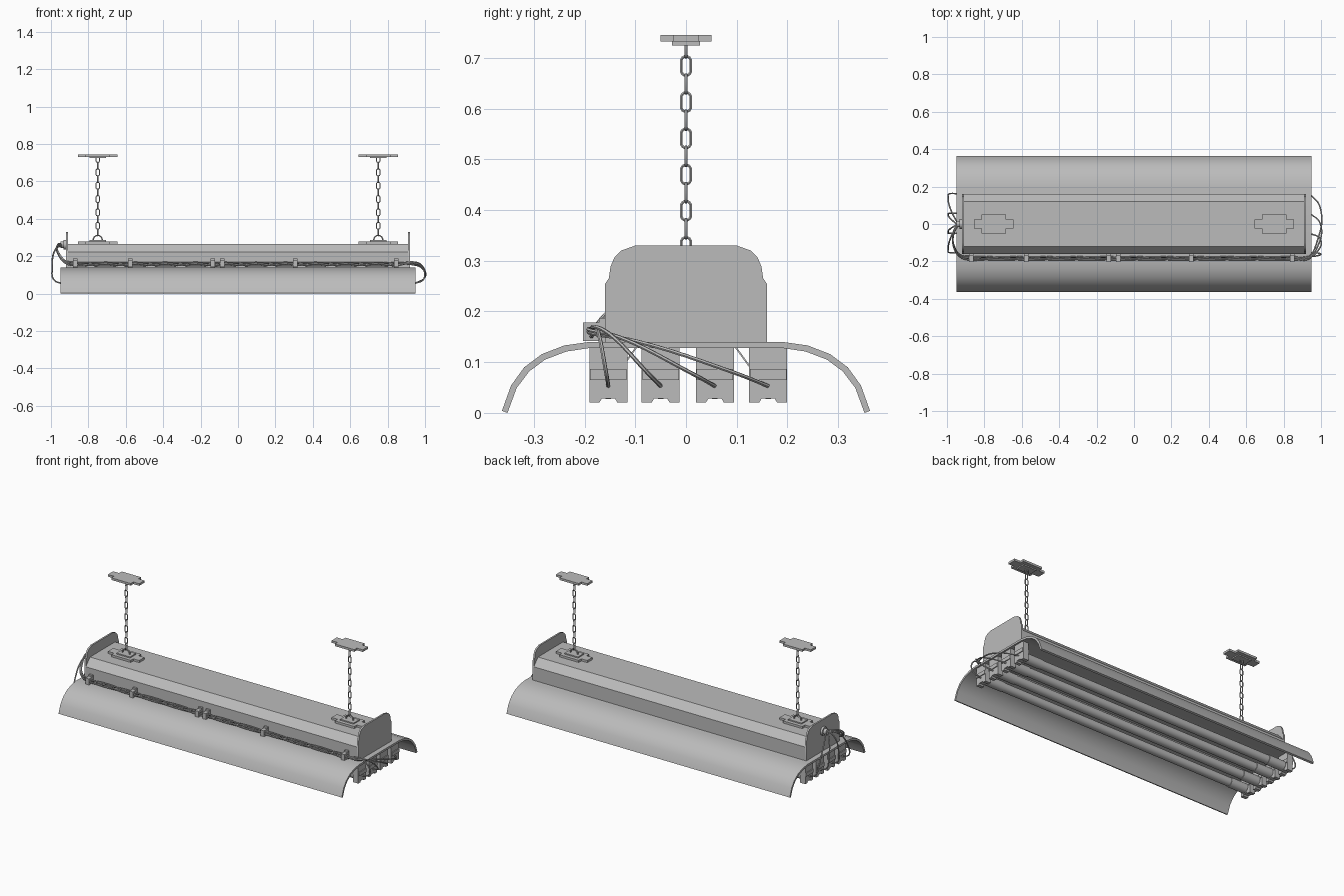
import bpy, bmesh, math
from mathutils import Vector

if "Cube" in bpy.data.objects:
    bpy.data.objects.remove(bpy.data.objects["Cube"], do_unlink=True)

grey = bpy.data.materials.new("light grey")
grey.use_nodes = True
colour = (0.5, 0.5, 0.5, 1)
grey.diffuse_color = colour
grey.node_tree.nodes["Principled BSDF"].inputs["Base Color"].default_value = colour
parts = []


def finish(name, bm):
    bmesh.ops.recalc_face_normals(bm, faces=bm.faces)
    me = bpy.data.meshes.new(name)
    bm.to_mesh(me)
    bm.free()
    me.materials.append(grey)
    ob = bpy.data.objects.new(name, me)
    bpy.context.collection.objects.link(ob)
    parts.append(ob)
    return ob


def prism(name, profile, lo, hi, axis="x"):
    """Extrude a profile: (y, z) along x, or (x, y) along z."""
    bm = bmesh.new()
    place = (lambda a, b, t: (t, a, b)) if axis == "x" else (lambda a, b, t: (a, b, t))
    face = bm.faces.new([bm.verts.new(place(a, b, lo)) for a, b in profile])
    new = bmesh.ops.extrude_face_region(bm, geom=[face])["geom"]
    bmesh.ops.translate(bm, vec=place(0, 0, hi - lo),
                        verts=[v for v in new if isinstance(v, bmesh.types.BMVert)])
    return finish(name, bm)


def mirrored(half):
    return half + [(-a, b) for a, b in reversed(half)]


def box(name, x0, x1, y0, y1, z0, z1):
    return prism(name, [(y0, z0), (y1, z0), (y1, z1), (y0, z1)], x0, x1)


def rod(name, x0, x1, y, z, r, sides=20):
    ring = [i * math.tau / sides for i in range(sides)]
    return prism(name, [(y + r * math.cos(a), z + r * math.sin(a)) for a in ring], x0, x1)


def wire(name, points, r, smooth=True, cyclic=False):
    cu = bpy.data.curves.new(name, "CURVE")
    cu.dimensions = "3D"
    cu.bevel_depth = r
    cu.bevel_resolution = 1
    cu.resolution_u = 6
    cu.use_fill_caps = True
    sp = cu.splines.new("BEZIER" if smooth else "POLY")
    knots = sp.bezier_points if smooth else sp.points
    knots.add(len(points) - 1)
    for k, p in zip(knots, points):
        if smooth:
            k.co = p
            k.handle_left_type = k.handle_right_type = "AUTO"
        else:
            k.co = (*p, 1)
    sp.use_cyclic_u = cyclic
    cu.materials.append(grey)
    ob = bpy.data.objects.new(name, cu)
    bpy.context.collection.objects.link(ob)
    parts.append(ob)


# Curved reflector sheet
outer = [(0.363, 0.004), (0.345, 0.054), (0.319, 0.09), (0.284, 0.116), (0.24, 0.133), (0.19, 0.14)]
inner = [(0.19, 0.128), (0.236, 0.121), (0.278, 0.105), (0.309, 0.082), (0.334, 0.049), (0.352, 0)]
sheet = outer + [(-a, b) for a, b in reversed(outer)]
sheet += [(-a, b) for a, b in reversed(inner)] + inner
prism("reflector", sheet, -0.95, 0.95)

# Ballast housing and its end plates
prism("housing", mirrored([(0.16, 0.14), (0.16, 0.222), (0.12, 0.266)]), -0.91, 0.91)
plate = mirrored([(0.16, 0.14), (0.16, 0.254), (0.152, 0.266), (0.149, 0.288),
                  (0.141, 0.307), (0.128, 0.32), (0.1, 0.33)])
for side, s in (("left", 1), ("right", -1)):
    prism("end_plate_" + side, plate, s * 0.909, s * 0.919)
    # Slanted strips under the reflector
    prism("inner_strip_" + side, [(s * 0.097, 0.128), (s * 0.101, 0.128),
                                  (s * 0.13, 0.088), (s * 0.126, 0.088)], -0.9, 0.9)

# Lamps with caps and forked sockets at both ends
LAMPS = (-0.153, -0.05, 0.057, 0.162)
fork = [(0.0375, 0.128), (0.0375, 0.02), (0.018, 0.02), (0.013, 0.028)]
for i, y in enumerate(LAMPS):
    rod(f"lamp_{i}", -0.9, 0.9, y, 0.055, 0.025)
    for s in (-1, 1):
        rod(f"lamp_cap_{i}", s * 0.79, s * 0.9, y, 0.055, 0.028)
        prism(f"socket_{i}", [(y + a, b) for a, b in mirrored(fork)], s * 0.905, s * 0.94)
        box(f"socket_band_{i}", s * 0.9, s * 0.945, y - 0.036, y + 0.036, 0.065, 0.087)


def mount(name, x, z, up):
    """Stepped cross-shaped plate; up is the direction of its raised pad."""
    cross = [(0.105, 0.025), (0.065, 0.025), (0.065, 0.05)]
    quarter = cross + [(-a, b) for a, b in reversed(cross)]
    outline = quarter + [(-a, -b) for a, b in quarter]
    prism(name, [(x + a, b) for a, b in outline], z, z + up * 0.013, "z")
    box(name + "_pad", x - 0.045, x + 0.045, -0.028, 0.028, z, z + up * 0.02)


# Hanging chains between ceiling and housing mounts
for side, x in (("left", 0.75), ("right", -0.75)):
    mount("ceiling_mount_" + side, x, 0.745, -1)
    mount("housing_mount_" + side, x, 0.266, 1)
    arch = [math.pi * i / 8 for i in range(9)]
    wire("mount_loop_" + side, [(x + 0.025 * math.cos(a), 0, 0.284 + 0.028 * math.sin(a)) for a in arch],
         0.004, False)
    for n in range(12):
        zc = 0.72 - 0.0357 * n
        pts = []
        for k in range(12):
            a = (k + 0.5) * math.tau / 12
            w = 0.0095 * math.cos(a)
            h = 0.0095 * math.sin(a) + math.copysign(0.0095, math.sin(a))
            pts.append((x, w, zc + h) if n % 2 else (x + w, 0, zc + h))
        wire(f"chain_link_{side}", pts, 0.003, False, True)

# Cable grommet on the right end plate
rod("grommet", -0.918, -0.932, 0, 0.262, 0.026, 16)
rod("grommet_neck", -0.932, -0.95, 0, 0.262, 0.017, 16)

# Cables: twisted bundle along the front, fanning out to the sockets
for i, y in enumerate(LAMPS):
    t = math.tau * i / 4
    dy, dz = 0.007 * math.cos(t), 0.007 * math.sin(t)
    pts = [(-0.94, dy, 0.262 + dz), (-0.965, -0.05 + dy, 0.255 + dz),
           (-0.955, -0.14 + dy, 0.205 + dz), (-0.92, -0.175 + dy, 0.168 + dz)]
    for k in range(25):
        x = -0.87 + k * 1.72 / 24
        a = t + k * 0.7
        pts.append((x, -0.183 + 0.009 * math.cos(a), 0.158 + 0.009 * math.sin(a)))
    start = Vector((0.925, -0.183 + dy, 0.163 + dz))
    pts += [start, (0.978, start.y + (y - start.y) * 0.25, 0.148 + dz),
            (0.994, start.y + (y - start.y) * 0.8, 0.08), (0.94, y, 0.053)]
    wire(f"front_cable_{i}", pts, 0.004)
    wire(f"right_cable_{i}", [(-0.94, dy, 0.262 + dz), (-0.975, y * 0.4, 0.24),
                              (-0.994, y * 0.9, 0.13), (-0.985, y, 0.075), (-0.94, y, 0.053)], 0.004)

# Clips holding the bundle
for x in (-0.87, -0.575, -0.135, -0.085, 0.305, 0.845):
    box("cable_clip", x - 0.012, x + 0.012, -0.203, -0.16, 0.142, 0.178)
    box("cable_clip_tab", x - 0.012, x + 0.012, -0.172, -0.16, 0.14, 0.187)

# Mesh conversion and smooth shading with sharp edges kept
bpy.ops.object.select_all(action="DESELECT")
for ob in parts:
    ob.select_set(True)
bpy.context.view_layer.objects.active = parts[-1]
bpy.ops.object.convert(target="MESH")
bpy.ops.object.shade_smooth_by_angle(angle=math.radians(35))
